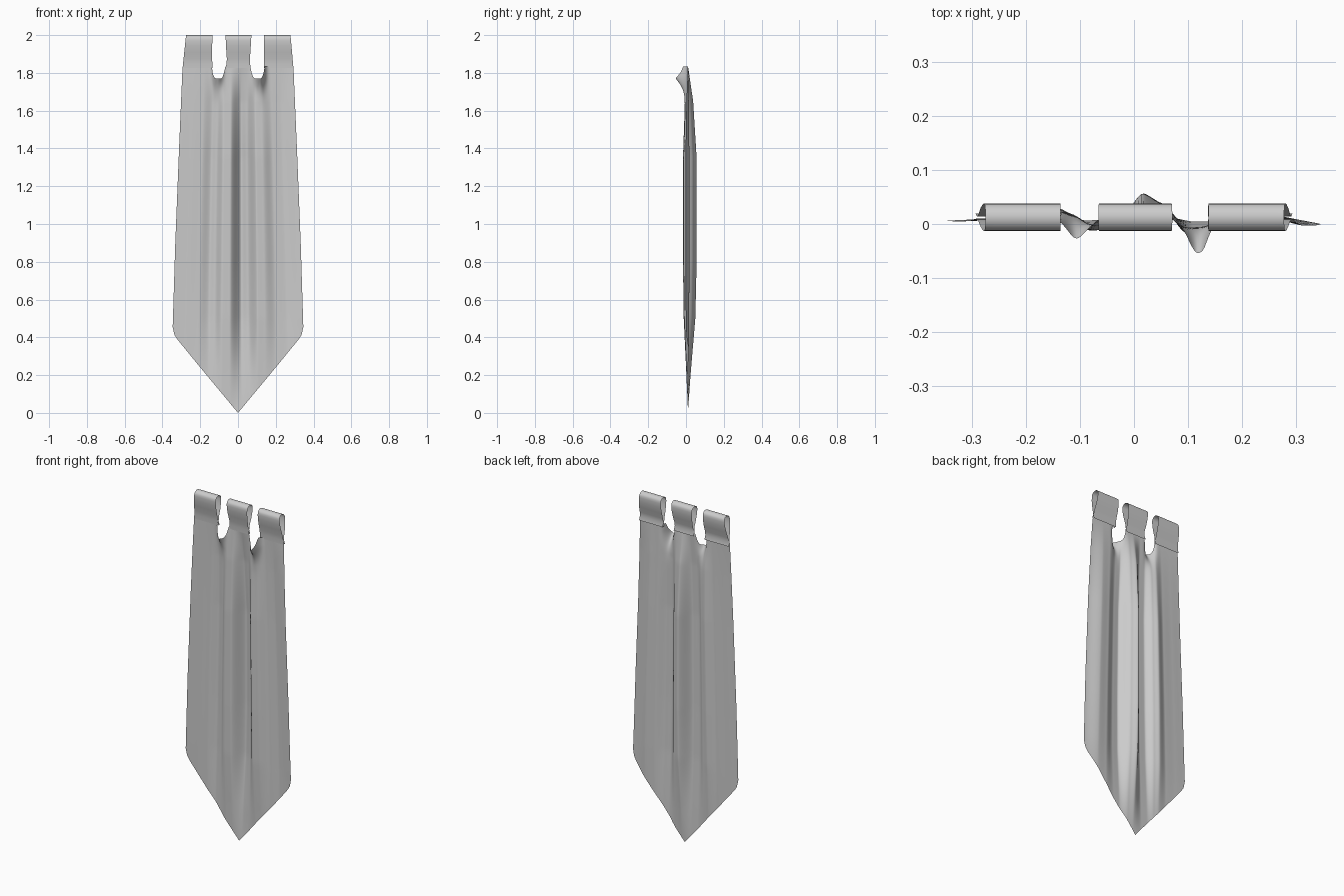
import bpy, math

if "Cube" in bpy.data.objects:
    bpy.data.objects.remove(bpy.data.objects["Cube"])


def interp(pts, x):
    # smooth interpolation through profile points
    if x <= pts[0][0]:
        return pts[0][1]
    for (a, p), (b, q) in zip(pts, pts[1:]):
        if x <= b:
            t = (x - a) / (b - a)
            t = 0.5 * t + 0.5 * t * t * (3 - 2 * t)
            return p + (q - p) * t
    return pts[-1][1]


def sheet(name, rows):
    # single-sided cloth sheet from rows of points
    n = len(rows[0])
    verts = [p for r in rows for p in r]
    faces = [(i * n + j, i * n + j + 1, (i + 1) * n + j + 1, (i + 1) * n + j)
             for i in range(len(rows) - 1) for j in range(n - 1)]
    me = bpy.data.meshes.new(name)
    me.from_pydata(verts, [], [f[::-1] for f in faces])
    me.shade_smooth()
    ob = bpy.data.objects.new(name, me)
    bpy.context.collection.objects.link(ob)
    return ob


WIDTH = [(0, .346), (.45, .346), (.9, .332), (1.4, .312), (1.8, .295), (2, .276)]
FOLDS = [(-1, .005), (-.8, .008), (-.6, .012), (-.45, .03), (-.36, .018),
         (-.25, -.012), (-.12, -.01), (.05, .057), (.16, .038), (.3, -.016),
         (.42, -.012), (.58, .012), (.75, .018), (1, -.003)]
AMOUNT = [(0, 0), (.2, .3), (.5, .85), (.8, 1), (1.35, 1), (1.65, .6), (1.84, 0)]
BOTTOM = [(0, 0), (.3, .125), (.6, .25), (.93, .39), (.975, .415), (1, .455)]
GAPS = [(-.104, .036, .045, -.107), (.104, .038, .068, .118)]


def lerp(pts, x):
    for (a, p), (b, q) in zip(pts, pts[1:]):
        if x <= b:
            return p + (q - p) * (x - a) / (b - a)
    return pts[-1][1]


def cloth_point(u, t):
    top = 1.835
    for c, h, _, _ in GAPS:
        d = abs(u * .295 - c) / h
        if d < 1:
            top -= .066 * (1 - d ** 4)
    bottom = lerp(BOTTOM, abs(u))
    z = top + (bottom - top) * t
    x = u * lerp(WIDTH, z)
    y = .01 + (interp(FOLDS, u) - .01) * lerp(AMOUNT, z)
    # drooping lips under the gaps between the tabs
    for c, h, reach, lip in GAPS:
        y -= reach * math.exp(-((x - lip) / .023) ** 2 - (max(0, 1.785 - z) / .06) ** 1.4)
    return (x, max(-.057, y), z)


# hanging cloth with pointed hem
COLS, ROWS = 140, 90
sheet("banner_cloth", [[cloth_point(-1 + 2 * j / COLS, (i / ROWS) ** 1.3)
                        for j in range(COLS + 1)] for i in range(ROWS + 1)])

# teardrop loop profile (y, z), front foot over the top to back foot
LOOP = [(.009, 1.825), (.008, 1.85), (.005, 1.875), (-.004, 1.91), (-.011, 1.945), (-.013, 1.97)]
LOOP += [(.0125 - .0255 * math.cos(a), 1.975 + .025 * math.sin(a))
         for a in [math.pi * k / 12 for k in range(1, 12)]]
LOOP += [(.038, 1.97), (.036, 1.945), (.029, 1.91), (.018, 1.875), (.014, 1.85), (.019, 1.825)]

# left and right edge of each tab, as (z, x) pairs
TABS = {
    "left_tab": ([(1.82, -.294), (2, -.275)], [(1.82, -.133), (1.86, -.137), (2, -.136)]),
    "middle_tab": ([(1.82, -.067), (1.86, -.058), (1.93, -.063), (2, -.066)],
                   [(1.82, .068), (1.86, .062), (1.93, .067), (2, .071)]),
    "right_tab": ([(1.82, .139), (1.86, .137), (2, .138)], [(1.82, .294), (2, .278)]),
}
for name, (left, right) in TABS.items():
    rows = []
    for y, z in reversed(LOOP):
        a, b = lerp(left, z), lerp(right, z)
        rows.append([(a + (b - a) * k / 8, y, z) for k in range(9)])
    sheet(name, rows)
